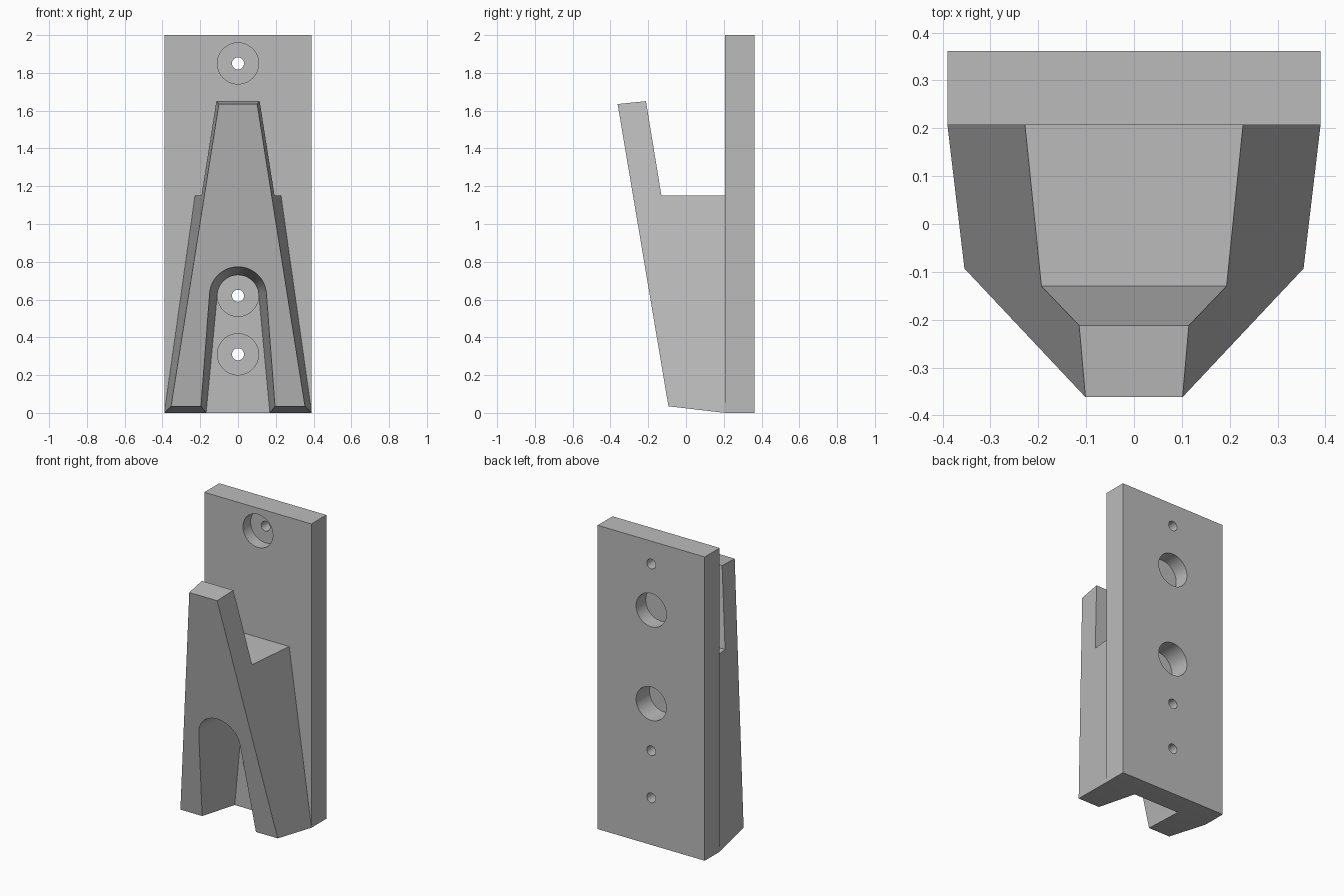
import bpy, bmesh, math

if "Cube" in bpy.data.objects:
    bpy.data.objects.remove(bpy.data.objects["Cube"])

grey = bpy.data.materials.new("light grey")
grey.diffuse_color = (0.5, 0.5, 0.5, 1)
grey.use_nodes = True
grey.node_tree.nodes["Principled BSDF"].inputs["Base Color"].default_value = grey.diffuse_color
FACE = 0.207   # front of the back plate
BACK = 0.362


def loft(name, a, b):
    """Solid between two matching closed loops."""
    bm = bmesh.new()
    va = [bm.verts.new(p) for p in a]
    vb = [bm.verts.new(p) for p in b]
    bm.faces.new(va)
    bm.faces.new(vb[::-1])
    n = len(a)
    for i in range(n):
        j = (i + 1) % n
        bm.faces.new((va[j], va[i], vb[i], vb[j]))
    bmesh.ops.recalc_face_normals(bm, faces=bm.faces)
    me = bpy.data.meshes.new(name)
    bm.to_mesh(me)
    bm.free()
    ob = bpy.data.objects.new(name, me)
    bpy.context.collection.objects.link(ob)
    me.materials.append(grey)
    return ob


def boolean(ob, other, op):
    """Apply a boolean and remove the helper."""
    other.hide_render = True
    m = ob.modifiers.new(op, 'BOOLEAN')
    m.operation, m.solver, m.object = op, 'EXACT', other
    bpy.context.view_layer.objects.active = ob
    bpy.ops.object.modifier_apply(modifier=m.name)
    bpy.data.objects.remove(other, do_unlink=True)


def drill(ob, z, r, y0, y1, n=48):
    ring = [(r * math.cos(2 * math.pi * i / n), z + r * math.sin(2 * math.pi * i / n)) for i in range(n)]
    boolean(ob, loft("drill", [(x, y0, h) for x, h in ring], [(x, y1, h) for x, h in ring]), 'DIFFERENCE')


# tapered hook block: side profile, sides leaning in towards top and front
profile = [(FACE, 0), (-0.093, 0.035), (-0.362, 1.635), (-0.212, 1.65), (-0.13, 1.15), (FACE, 1.15)]


def half(y, z):
    return 0.39 - 0.141 * z + 0.102 * (y - FACE)


block = loft("hook_block", [(half(y, z), y, z) for y, z in profile],
             [(-half(y, z), y, z) for y, z in profile])


# arched slot, widening towards the front
def arch(y):
    off = 0.102 * (FACE - y)
    r, tilt, n = 0.11 + off, math.radians(5.3), 32
    pts = [(0.178 + off, y, -0.1)]
    for i in range(n + 1):
        a = tilt + (math.pi - 2 * tilt) * i / n
        pts.append((r * math.cos(a), y, 0.62 + r * math.sin(a)))
    return pts + [(-0.178 - off, y, -0.1)]


boolean(block, loft("slot", arch(FACE + 0.1), arch(-0.5)), 'DIFFERENCE')

# back plate
rect = [(-0.39, 0), (0.39, 0), (0.39, 2), (-0.39, 2)]
holder = loft("wall_holder", [(x, FACE, z) for x, z in rect], [(x, BACK, z) for x, z in rect])
boolean(holder, block, 'UNION')

# screw holes with counterbores
for z in (0.31, 0.62, 1.85):
    drill(holder, z, 0.109, FACE - 0.04, FACE + 0.08)
    drill(holder, z, 0.032, FACE + 0.04, BACK + 0.1, 32)

# blind pockets in the back
for z, depth in ((1.546, 0.1), (0.93, 0.14)):
    drill(holder, z, 0.11, BACK - depth, BACK + 0.1)

bpy.ops.object.select_all(action='DESELECT')
holder.select_set(True)
bpy.context.view_layer.objects.active = holder
bpy.ops.object.shade_smooth_by_angle(angle=math.radians(25))
